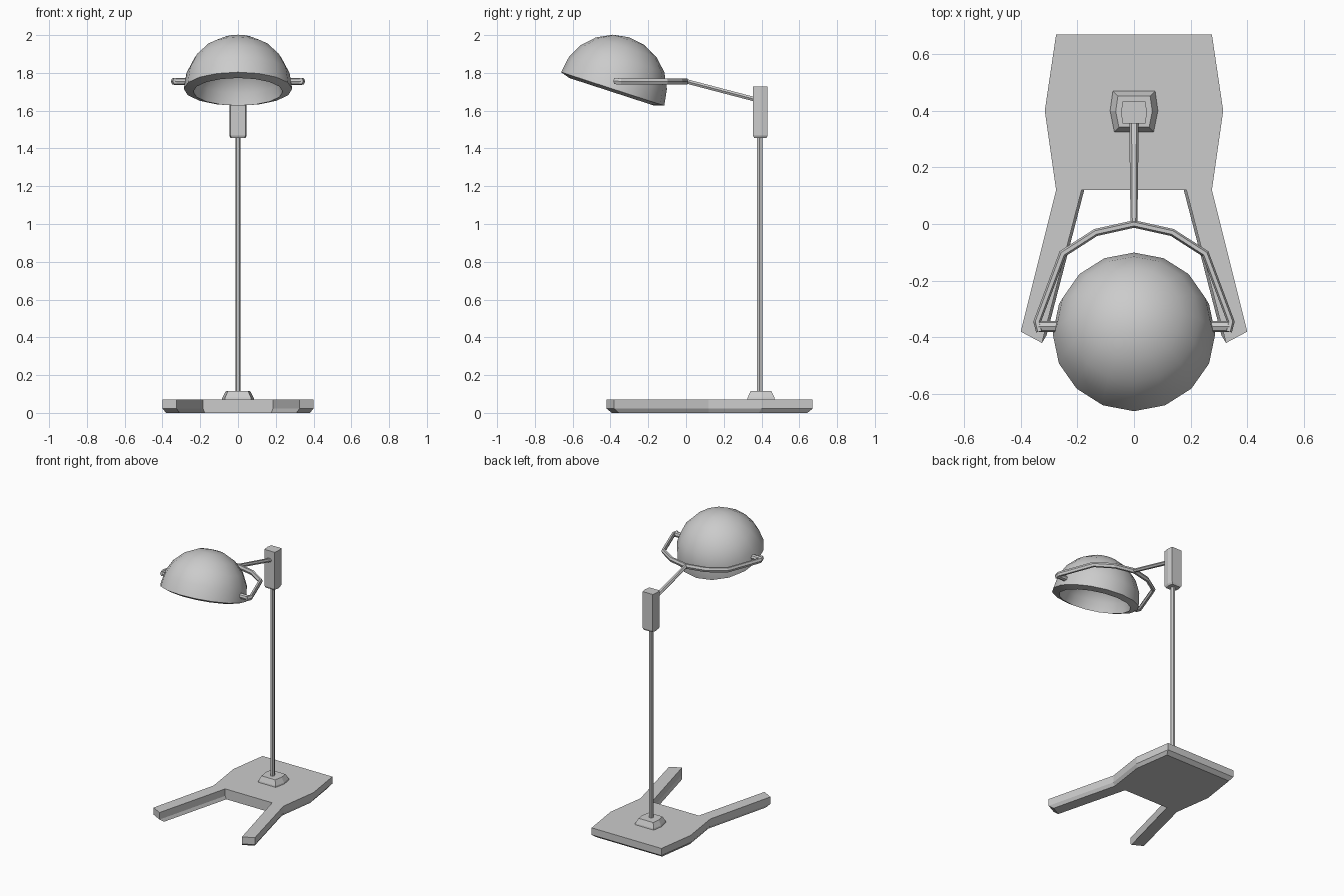
import bpy, bmesh, math
from mathutils import Vector, Matrix

if "Cube" in bpy.data.objects:
    bpy.data.objects.remove(bpy.data.objects["Cube"])


def finish(name, bm, smooth=False):
    bmesh.ops.recalc_face_normals(bm, faces=bm.faces)
    me = bpy.data.meshes.new(name)
    bm.to_mesh(me)
    bm.free()
    ob = bpy.data.objects.new(name, me)
    bpy.context.collection.objects.link(ob)
    if smooth:
        bpy.ops.object.select_all(action='DESELECT')
        ob.select_set(True)
        bpy.context.view_layer.objects.active = ob
        bpy.ops.object.shade_smooth_by_angle(angle=math.radians(35))
    return ob


def skin(bm, loops):
    """Join successive closed loops with quads and cap both ends."""
    rings = [[bm.verts.new(p) for p in loop] for loop in loops]
    n = len(rings[0])
    for a, b in zip(rings, rings[1:]):
        for i in range(n):
            j = (i + 1) % n
            bm.faces.new((a[i], a[j], b[j], b[i]))
    bm.faces.new(rings[0][::-1])
    bm.faces.new(rings[-1])


def stack(name, half, cy, levels):
    """Symmetric outline lofted through (z, scale) levels about (0, cy)."""
    outline = half + [(-x, y) for x, y in reversed(half)]
    bm = bmesh.new()
    skin(bm, [[(x * s, cy + (y - cy) * s, z) for x, y in outline] for z, s in levels])
    return finish(name, bm)


def sweep(name, path, widths, height):
    """Six-sided bar along a path, mitred in plan."""
    pts = [Vector(p) for p in path]
    loops = []
    for i, p in enumerate(pts):
        dirs = []
        if i > 0:
            dirs.append((p - pts[i - 1]).xy.normalized())
        if i < len(pts) - 1:
            dirs.append((pts[i + 1] - p).xy.normalized())
        t = sum(dirs, Vector((0, 0))).normalized()
        side = Vector((-t.y, t.x, 0)) / max(t.dot(dirs[0]), 0.5)
        w = widths[i]
        section = [(1, 0), (.5, 1), (-.5, 1), (-1, 0), (-.5, -1), (.5, -1)]
        loops.append([p + side * w * u + Vector((0, 0, height * v)) for u, v in section])
    bm = bmesh.new()
    skin(bm, loops)
    return finish(name, bm)


# Forked foot plate with undercut lower edge
stack("base", [(.185, .12), (.325, -.42), (.40, -.38), (.275, .12), (.315, .40), (.275, .67)],
      .12, [(0, .95), (.022, 1), (.072, 1)])

# Pole socket, pole and upper clamp block
stack("pole_socket", [(.07, .325), (.085, .40), (.075, .47)],
      .395, [(.07, 1), (.082, .97), (.115, .76)])
stack("pole", [(.008, .376), (.014, .39), (.008, .404)], .39, [(.11, 1), (1.47, 1)])
stack("clamp_block", [(.04, .355), (.046, .395), (.04, .432)],
      .394, [(1.455, .85), (1.468, 1), (1.728, 1)])

# Arm and fork holding the shade
sweep("arm", [(0, .365, 1.66), (0, -.005, 1.757)], [.017, .012], .012)
right = [(.135, -.03, 1.755), (.252, -.105, 1.755), (.342, -.345, 1.755), (.333, -.38, 1.757)]
left = [(-x, y, z) for x, y, z in reversed(right)]
sweep("fork", left + [(0, 0, 1.755)] + right, [.013] * 9, .016)

# Pivot pins between fork and shade
for side, label in ((1, "right"), (-1, "left")):
    bm = bmesh.new()
    bmesh.ops.create_cone(bm, cap_ends=True, segments=8, radius1=.019, radius2=.019, depth=.075,
                          matrix=Matrix.Translation((side * .3, -.362, 1.755))
                          @ Matrix.Rotation(math.pi / 2, 4, 'Y'))
    finish("pivot_pin_" + label, bm)

# Tilted hemispherical shade: outer dome, rim and hollow inside
R = .287
profile = [(R * math.sin(math.radians(a)), R * math.cos(math.radians(a))) for a in range(0, 91, 18)]
profile += [(.237 * math.sin(math.radians(a)), .215 * math.cos(math.radians(a)) - .016)
            for a in range(90, -1, -18)]
profile = [(max(r, 0) if r > 1e-5 else 0, z) for r, z in profile]
bm = bmesh.new()
vs = [bm.verts.new((0, r, z)) for r, z in profile]
edges = [bm.edges.new(pair) for pair in zip(vs, vs[1:])]
bmesh.ops.spin(bm, geom=vs + edges, cent=(0, 0, 0), axis=(0, 0, 1),
               angle=2 * math.pi, steps=16, use_duplicate=False)
bmesh.ops.remove_doubles(bm, verts=bm.verts, dist=1e-4)
bmesh.ops.transform(bm, verts=bm.verts, matrix=Matrix.Translation((0, -.388, 1.715))
                    @ Matrix.Rotation(math.radians(-18), 4, 'X'))
finish("lamp_shade", bm, smooth=True)
